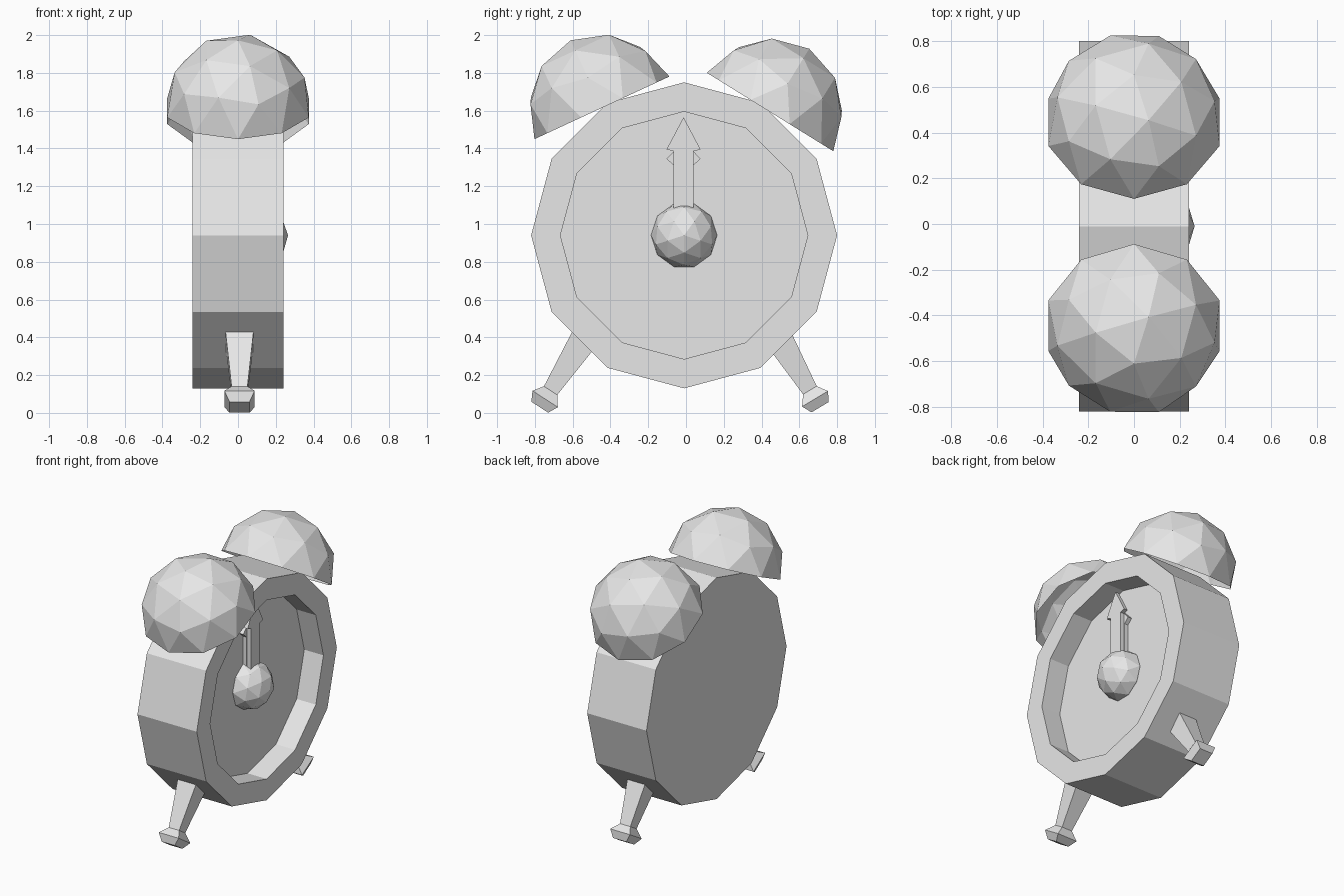
import bpy, bmesh
from math import cos, sin, pi, radians, sqrt
from mathutils import Matrix, Vector

cube = bpy.data.objects.get("Cube")
if cube:
    bpy.data.objects.remove(cube, do_unlink=True)

grey = bpy.data.materials.new("plain_grey")
grey.use_nodes = True
grey.diffuse_color = (0.8, 0.8, 0.8, 1)
grey.node_tree.nodes["Principled BSDF"].inputs["Base Color"].default_value = grey.diffuse_color

CENTRE = Vector((0, -0.01, 0.94))
FACE_AXIS = Matrix.Rotation(pi / 2, 4, 'Y')   # turns local z to +x


def finish(name, bm, matrix, closed=True):
    if closed:
        bmesh.ops.recalc_face_normals(bm, faces=bm.faces)
    mesh = bpy.data.meshes.new(name)
    bm.to_mesh(mesh)
    bm.free()
    mesh.transform(matrix)
    mesh.materials.append(grey)
    obj = bpy.data.objects.new(name, mesh)
    bpy.context.collection.objects.link(obj)
    return obj


def loft(name, sides, start, profile, matrix):
    """Capped stack of polygon rings; profile holds (radius, height)."""
    bm = bmesh.new()
    rings = []
    for r, h in profile:
        angles = [start + 2 * pi * i / sides for i in range(sides)]
        rings.append([bm.verts.new((r * cos(a), r * sin(a), h)) for a in angles])
    for low, high in zip(rings, rings[1:]):
        for i in range(sides):
            j = (i + 1) % sides
            bm.faces.new((low[i], low[j], high[j], high[i]))
    bm.faces.new(rings[0][::-1])
    bm.faces.new(rings[-1])
    return finish(name, bm, matrix)


def ball(name, radius, matrix, half=False):
    bm = bmesh.new()
    bmesh.ops.create_icosphere(bm, subdivisions=2, radius=radius)
    if half:
        low = [v for v in bm.verts if v.co.z < -0.01]
        bmesh.ops.delete(bm, geom=low, context='VERTS')
    return finish(name, bm, matrix, closed=not half)


def hand(name, shaft_top, wing, wing_z, tip_z, back, front):
    """Flat arrow pointing up, extruded along x."""
    w = 0.052
    right = [(w, CENTRE.z), (w, shaft_top), (wing, wing_z)]
    outline = right + [(0, tip_z)] + [(-y, z) for y, z in reversed(right)]
    bm = bmesh.new()
    face = bm.faces.new([bm.verts.new((back, y, z)) for y, z in outline])
    out = bmesh.ops.extrude_face_region(bm, geom=[face])
    moved = [g for g in out["geom"] if isinstance(g, bmesh.types.BMVert)]
    bmesh.ops.translate(bm, verts=moved, vec=(front - back, 0, 0))
    return finish(name, bm, Matrix.Translation((0, -0.013, 0)))


# Twelve-sided case with a recessed dial
loft("clock_case", 12, 0,
     [(0.81, -0.24), (0.81, 0.24), (0.655, 0.24), (0.655, 0.085)],
     Matrix.Translation(CENTRE) @ FACE_AXIS)

# Dial hub and the two hands
ball("hub", 0.175, Matrix.Translation(CENTRE + Vector((0.09, 0, 0))) @ FACE_AXIS)
hand("long_hand", 1.385, 0.09, 1.395, 1.565, 0.12, 0.15)
hand("short_hand", 1.31, 0.09, 1.345, 1.44, 0.08, 0.115)

# Open half-round bells, leaning outwards
for name, y, z, tilt in (("front_bell", -0.445, 1.615, 24.9),
                         ("back_bell", 0.445, 1.593, -31.8)):
    ball(name, 0.394, Matrix.Translation((0, y, z)) @
         Matrix.Rotation(radians(tilt), 4, 'X'), half=True)

# Square tapered legs with flared feet
leg_profile = [(half * sqrt(2), h) for half, h in
               ((0.053, 0), (0.08, 0.052), (0.042, 0.105), (0.077, 0.46))]
for name, y, z, tilt in (("front_leg", -0.774, 0.03, -33),
                         ("back_leg", 0.71, 0.03, 31)):
    loft(name, 4, pi / 4, leg_profile, Matrix.Translation((0.008, y, z)) @
         Matrix.Rotation(radians(tilt), 4, 'X'))
